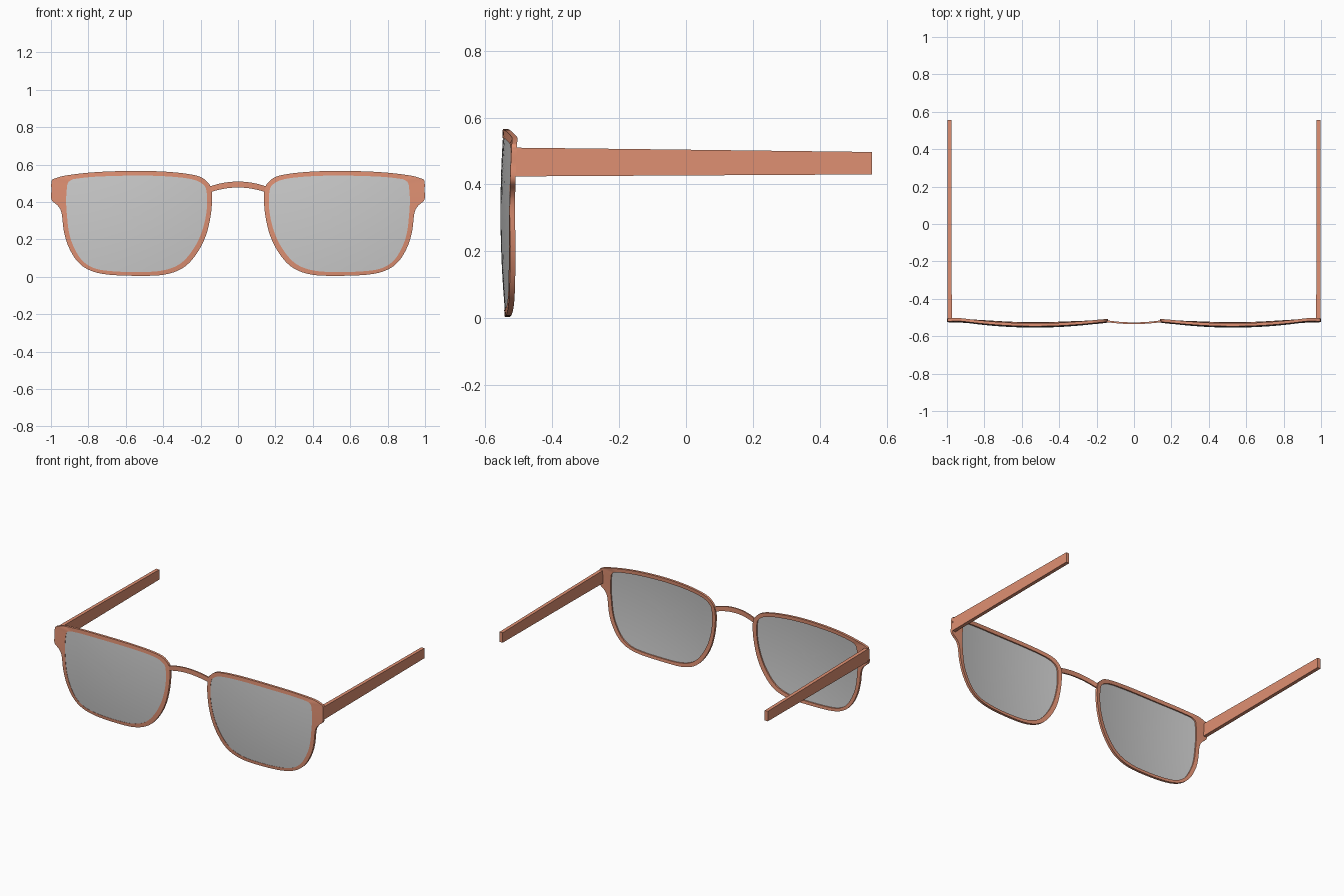
import bpy, bmesh
from mathutils import Vector

if "Cube" in bpy.data.objects:
    bpy.data.objects.remove(bpy.data.objects["Cube"])

FRAME = bpy.data.materials.new("frame_orange")
FRAME.diffuse_color = (0.74, 0.28, 0.17, 1)
FRAME.use_nodes = True
FRAME.node_tree.nodes["Principled BSDF"].inputs["Base Color"].default_value = FRAME.diffuse_color

# paired rim control points (x, z): outer edge and lens opening, right eye
OUTER = [(.141, .46), (.165, .508), (.22, .54), (.35, .559), (.53, .566), (.75, .56),
         (.91, .543), (.98, .525), (.997, .51), (.998, .46), (.997, .412), (.962, .378),
         (.943, .34), (.932, .25), (.91, .17), (.865, .09), (.80, .038), (.70, .012),
         (.53, .005), (.39, .012), (.29, .05), (.22, .125), (.17, .225), (.143, .35)]
INNER = [(.168, .455), (.19, .496), (.25, .522), (.37, .536), (.53, .541), (.74, .536),
         (.86, .525), (.895, .515), (.911, .497), (.917, .45), (.919, .41), (.918, .375),
         (.915, .335), (.906, .25), (.885, .175), (.84, .095), (.775, .048), (.68, .03),
         (.53, .025), (.405, .033), (.313, .067), (.246, .137), (.195, .235), (.168, .35)]


def spline(pts, steps=5):
    """Closed smooth curve through the control points."""
    out, n = [], len(pts)
    for i in range(n):
        a, b, c, d = (Vector(pts[(i + k) % n]) for k in (-1, 0, 1, 2))
        for s in range(steps):
            t = s / steps
            out.append(b + 0.5 * t * (c - a + t * (2 * a - 5 * b + 4 * c - d
                                                 + t * (3 * (b - c) + d - a))))
    return out


def dome(x, z):
    """Front surface depth: a shallow bulge centred on each lens."""
    dx = min(abs(x - .53), .395)
    return -.556 + .19 * dx * dx + .15 * (z - .32) ** 2


def bridge_rings(bm, loops, closed):
    """Skin consecutive vertex loops with quads."""
    n = len(loops[0])
    pairs = list(zip(loops, loops[1:])) + ([(loops[-1], loops[0])] if closed else [])
    for p, q in pairs:
        for i in range(n):
            j = (i + 1) % n
            bm.faces.new((p[i], p[j], q[j], q[i]))


def finish(name, bm, mat=None, mirror=True, smooth=True):
    bmesh.ops.recalc_face_normals(bm, faces=bm.faces)
    me = bpy.data.meshes.new(name)
    bm.to_mesh(me)
    bm.free()
    ob = bpy.data.objects.new(name, me)
    bpy.context.collection.objects.link(ob)
    if mat:
        me.materials.append(mat)
    if mirror:
        m = ob.modifiers.new("mirror", 'MIRROR')
        m.use_axis[0] = True
    if smooth:
        bpy.ops.object.select_all(action='DESELECT')
        ob.select_set(True)
        bpy.context.view_layer.objects.active = ob
        bpy.ops.object.shade_smooth_by_angle(angle=0.6)
    return ob


outer, inner = spline(OUTER), spline(INNER)

# rims with flared outer corners
bm = bmesh.new()
loops = []
for loop, off in ((outer, 0), (inner, 0), (inner, .016), (outer, .016)):
    loops.append([bm.verts.new((p.x, dome(*p) + off, p.y)) for p in loop])
bridge_rings(bm, loops, True)
finish("rim", bm, FRAME)

# thin domed lenses
bm = bmesh.new()
centre = Vector((.53, .30))
loops = []
hub_f = bm.verts.new((centre.x, dome(*centre) + .002, centre.y))
hub_b = bm.verts.new((centre.x, dome(*centre) + .007, centre.y))
fracs = [.15, .3, .45, .6, .75, .9, 1.005]
for off, order in ((.002, fracs), (.007, fracs[::-1])):
    for f in order:
        ring = [centre.lerp(p, f) for p in inner]
        loops.append([bm.verts.new((p.x, dome(*p) + off, p.y)) for p in ring])
bridge_rings(bm, loops, False)
for hub, ring in ((hub_f, loops[0]), (hub_b, loops[-1])):
    for i in range(len(ring)):
        bm.faces.new((hub, ring[i], ring[(i + 1) % len(ring)]))
finish("lens", bm)

# nose bridge: arched bar
bm = bmesh.new()
loops = []
N = 16
for i in range(N + 1):
    t = -1 + 2 * i / N
    x, s = .15 * t, t * t
    y0, y1 = -.535 + .011 * s, -.526 + .012 * s
    lo, hi = .477 - .026 * s, .509 - .026 * s
    loops.append([bm.verts.new((x, y, z)) for y, z in
                  ((y0, lo), (y0, hi), (y1, hi), (y1, lo))])
bridge_rings(bm, loops, False)
bm.faces.new(loops[0])
bm.faces.new(loops[-1])
finish("nose_bridge", bm, FRAME, mirror=False)

# straight tapering temples
bm = bmesh.new()
loops = []
for y, x0, lo, hi in ((-.518, .974, .424, .51), (-.17, .975, .426, .506), (.556, .975, .43, .497)):
    loops.append([bm.verts.new((x, y, z)) for x, z in
                  ((x0, lo), (.998, lo), (.998, hi), (x0, hi))])
bridge_rings(bm, loops, False)
bm.faces.new(loops[0])
bm.faces.new(loops[-1])
finish("temple", bm, FRAME, smooth=False)
